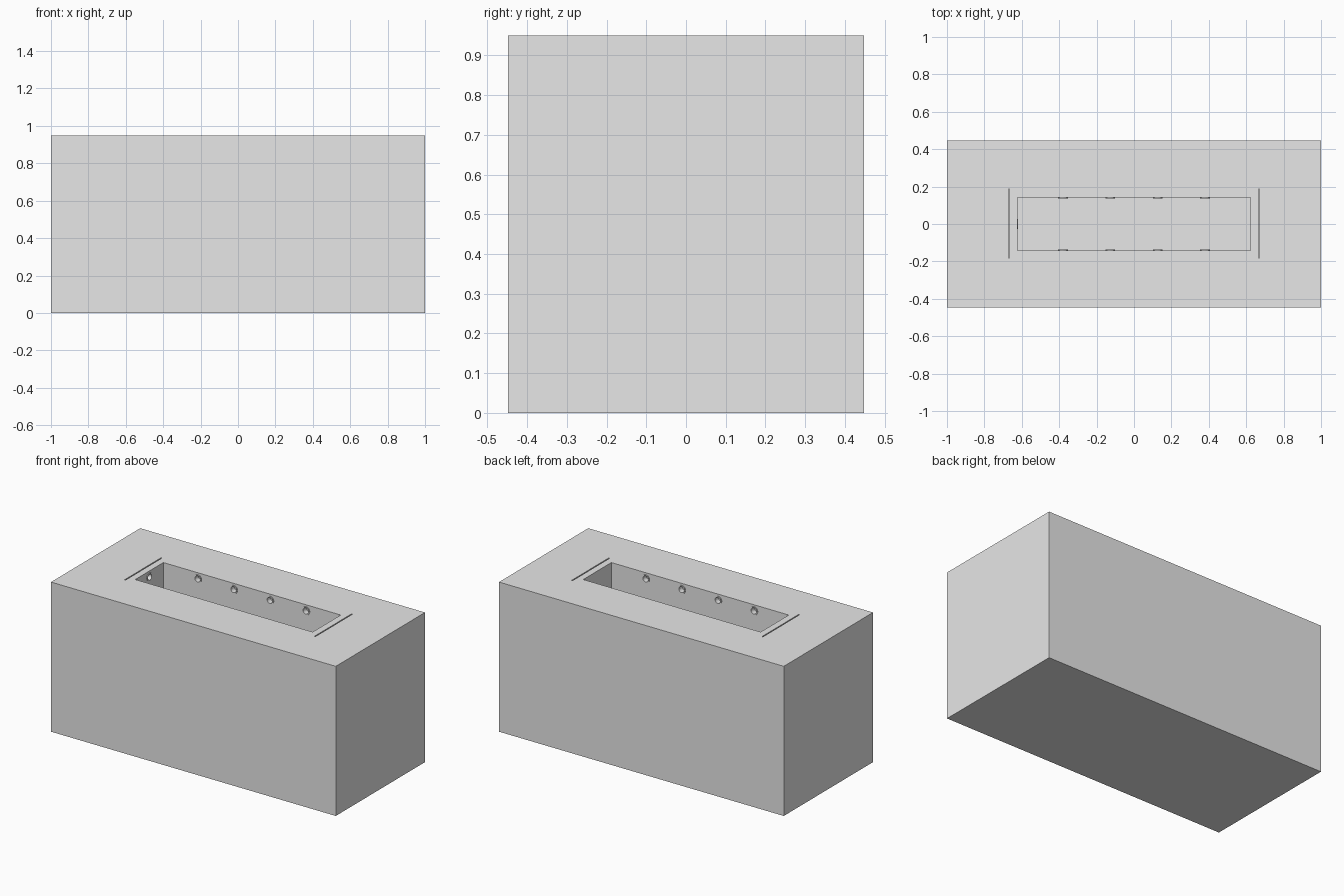
import bpy, math
from mathutils import Vector

if "Cube" in bpy.data.objects:
    bpy.data.objects.remove(bpy.data.objects["Cube"])

L, W, H = 2.0, 0.895, 0.95          # outer block
CX, CY, DEPTH = 0.623, 0.141, 0.35  # basin half sizes and depth
JET_Z, JET_R = 0.912, 0.019

grey = bpy.data.materials.new("light_grey")
grey.diffuse_color = (0.8, 0.8, 0.8, 1)
grey.use_nodes = True
grey.node_tree.nodes["Principled BSDF"].inputs["Base Color"].default_value = grey.diffuse_color


def box(name, size, loc):
    bpy.ops.mesh.primitive_cube_add(size=1, location=loc)
    o = bpy.context.object
    o.name = name
    o.scale = size
    bpy.ops.object.transform_apply(location=False, rotation=False, scale=True)
    o.data.materials.append(grey)
    return o


def cylinder(name, r, depth, loc, direction):
    bpy.ops.mesh.primitive_cylinder_add(vertices=20, radius=r, depth=depth, location=loc)
    o = bpy.context.object
    o.name = name
    o.rotation_euler = Vector(direction).to_track_quat('Z', 'Y').to_euler()
    o.data.materials.append(grey)
    return o


def cut(target, cutter):
    m = target.modifiers.new("cut", 'BOOLEAN')
    m.operation = 'DIFFERENCE'
    m.solver = 'EXACT'
    m.object = cutter
    bpy.context.view_layer.objects.active = target
    bpy.ops.object.modifier_apply(modifier=m.name)
    bpy.data.objects.remove(cutter)


# Solid block with an open basin
block = box("block", (L, W, H), (0, 0, H / 2))
cut(block, box("basin_cutter", (2 * CX, 2 * CY, 2 * DEPTH), (0, 0, H)))

# Thin slots beside both ends of the basin
for s in (-1, 1):
    cut(block, box("slot_cutter", (0.007, 0.37, 0.1), (s * 0.668, 0.003, H)))

# Jets: four along each long wall and one in the left end
jets = [((x, s * CY, JET_Z), (0, -s, 0)) for x in (-0.38, -0.127, 0.127, 0.38) for s in (-1, 1)]
jets.append(((-CX, 0, JET_Z), (1, 0, 0)))
for loc, d in jets:
    cut(block, cylinder("hole_cutter", JET_R, 0.06, loc, d))
    # slim raised collar round each hole
    ring = cylinder("jet_collar", 0.026, 0.008, loc, d)
    cut(ring, cylinder("collar_cutter", JET_R, 0.06, loc, d))
